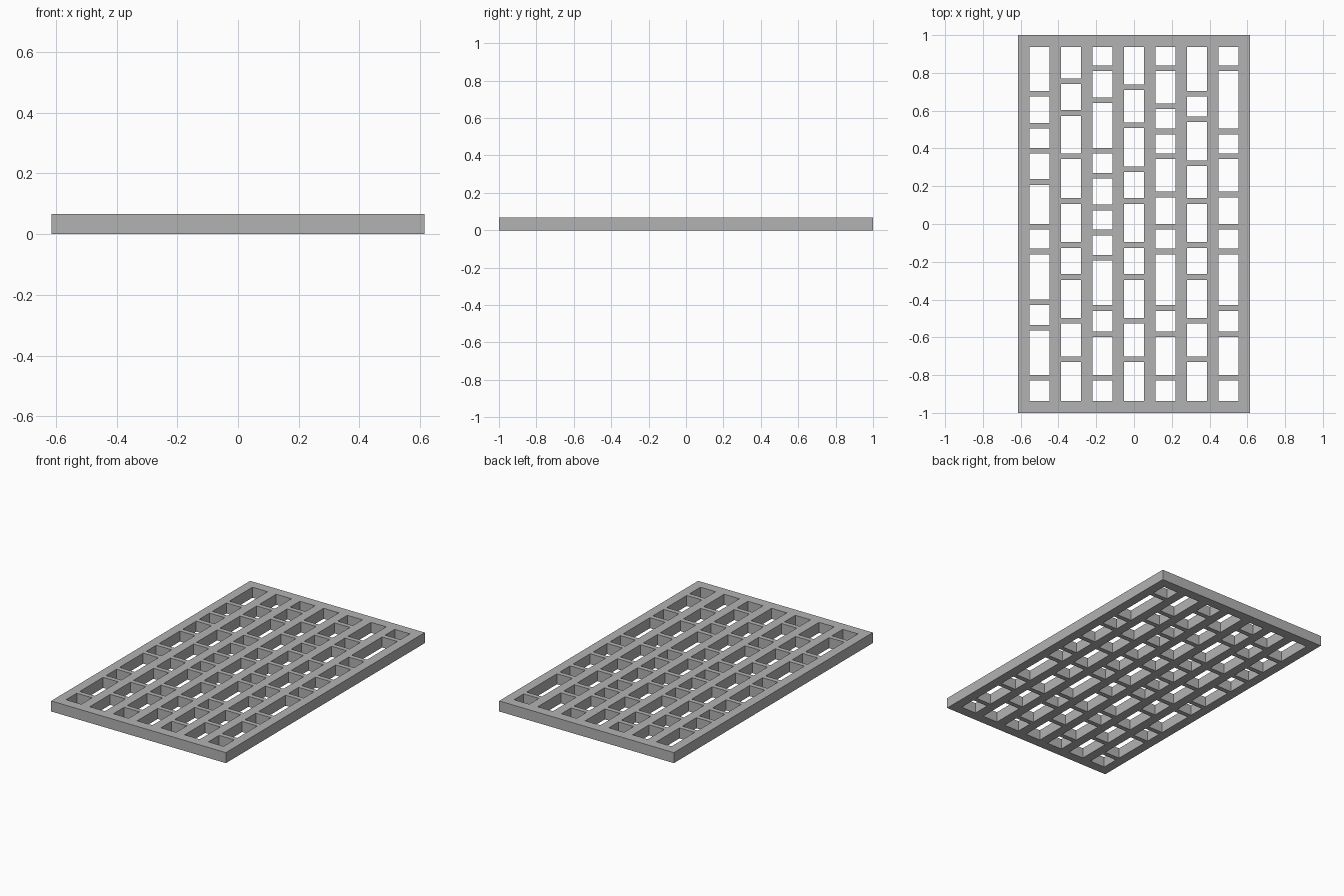
import bpy
import bmesh
from mathutils import Matrix, Vector

cube = bpy.data.objects.get("Cube")
if cube:
    bpy.data.objects.remove(cube, do_unlink=True)

WIDTH, LENGTH, HEIGHT = 1.23, 2.0, 0.067
PITCH, SLOT, RUNG = 0.167, 0.107, 0.03
END = 0.937  # half length of each row of openings

# Rung centres of each column, left to right in plan
LOWER_EVEN = [0.122, -0.111, -0.281, -0.512, -0.716]
LOWER_ODD = [0.156, -0.015, -0.146, -0.445, -0.583, -0.814]
COLUMNS = [
    [0.69, 0.52, 0.387, 0.222, -0.015, -0.146, -0.414, -0.549, -0.814],
    [0.756, 0.588, 0.358] + LOWER_EVEN,
    [0.825, 0.655, 0.387, 0.255, 0.087, -0.045, -0.178, -0.445, -0.583, -0.814],
    [0.724, 0.522, 0.289] + LOWER_EVEN,
    [0.825, 0.623, 0.49, 0.358] + LOWER_ODD,
    [0.69, 0.554, 0.321] + LOWER_EVEN,
    [0.825, 0.49, 0.358] + LOWER_ODD,
]


def add_box(bm, centre, size):
    matrix = Matrix.Translation(centre) @ Matrix.Diagonal(Vector(size).to_4d())
    bmesh.ops.create_cube(bm, size=1, matrix=matrix)


def make_object(name, bm):
    mesh = bpy.data.meshes.new(name)
    bm.to_mesh(mesh)
    bm.free()
    obj = bpy.data.objects.new(name, mesh)
    bpy.context.collection.objects.link(obj)
    return obj


# Solid plate
bm = bmesh.new()
add_box(bm, (0, 0, HEIGHT / 2), (WIDTH, LENGTH, HEIGHT))
panel = make_object("grating_panel", bm)

# Openings between neighbouring rungs
bm = bmesh.new()
for i, rungs in enumerate(COLUMNS):
    x = (i - 3) * PITCH
    tops = [END] + [r - RUNG / 2 for r in rungs]
    bottoms = [r + RUNG / 2 for r in rungs] + [-END]
    for top, bottom in zip(tops, bottoms):
        add_box(bm, (x, (top + bottom) / 2, HEIGHT / 2), (SLOT, top - bottom, HEIGHT * 3))
cutter = make_object("opening_cutter", bm)
cutter.hide_render = True

# Cut the openings, then discard the cutter
cut = panel.modifiers.new("openings", "BOOLEAN")
cut.operation = "DIFFERENCE"
cut.solver = "EXACT"
cut.object = cutter
bpy.context.view_layer.objects.active = panel
bpy.ops.object.modifier_apply(modifier=cut.name)
bpy.data.objects.remove(cutter, do_unlink=True)

# Plain grey finish
grey = bpy.data.materials.new("plain_grey")
grey.use_nodes = True
colour = (0.45, 0.45, 0.45, 1)
grey.diffuse_color = colour
grey.node_tree.nodes["Principled BSDF"].inputs["Base Color"].default_value = colour
panel.data.materials.clear()
panel.data.materials.append(grey)
